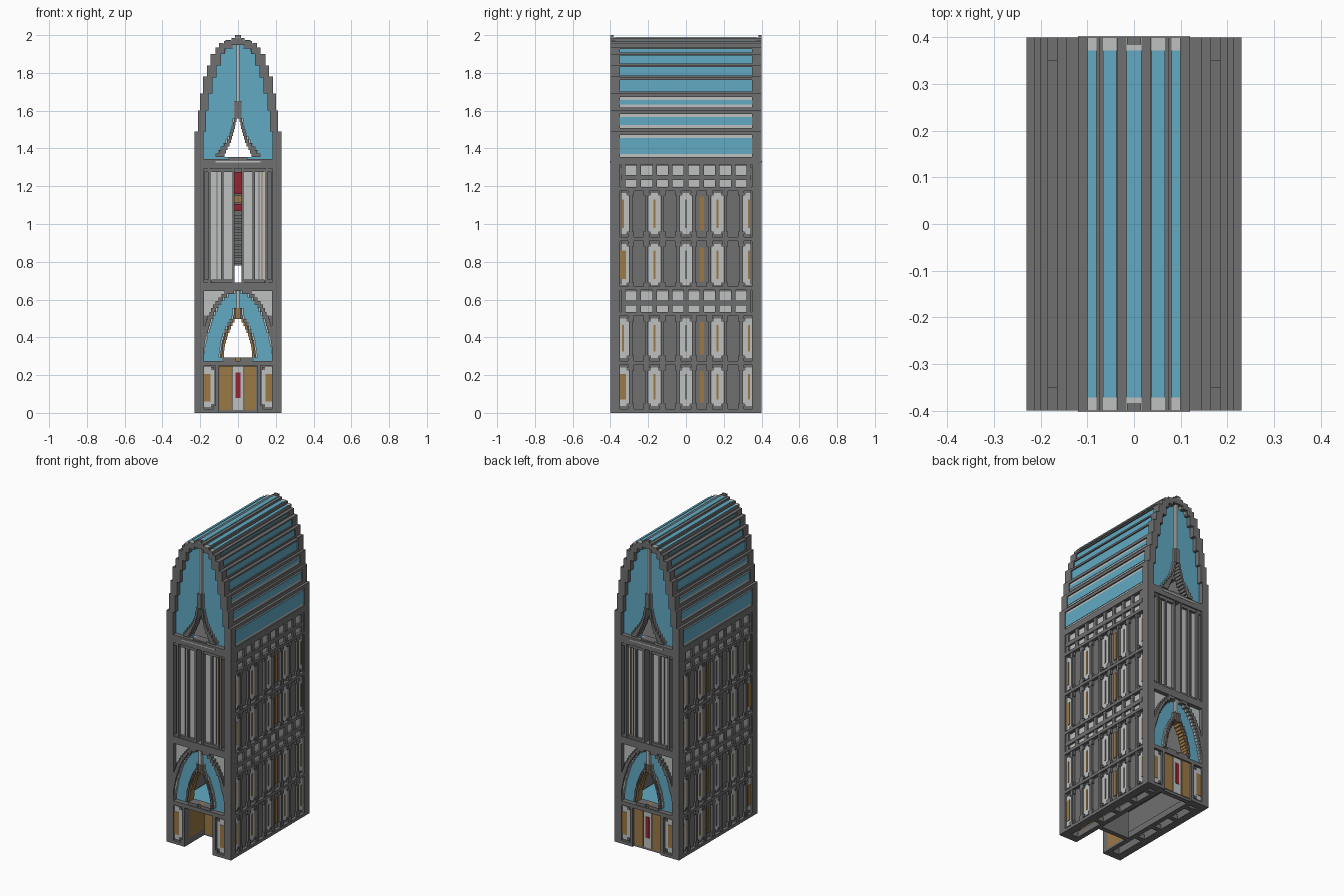
import bpy, bmesh
from itertools import product

if "Cube" in bpy.data.objects:
    bpy.data.objects.remove(bpy.data.objects["Cube"])

COLOURS = {"dark stone": (.16, .16, .16), "pale stone": (.52, .53, .53),
           "blue glass": (.12, .40, .55), "gold": (.33, .19, .06), "red": (.32, .017, .03)}
DARK, PALE, BLUE, GOLD, RED = range(5)
mats = []
for name, rgb in COLOURS.items():
    m = bpy.data.materials.new(name)
    m.use_nodes = True
    m.diffuse_color = (*rgb, 1)
    m.node_tree.nodes["Principled BSDF"].inputs["Base Color"].default_value = (*rgb, 1)
    mats.append(m)

parts = {}
QUADS = ((0, 1, 3, 2), (4, 6, 7, 5), (0, 4, 5, 1), (2, 3, 7, 6), (0, 2, 6, 4), (1, 5, 7, 3))


def box(part, x0, x1, y0, y1, z0, z1, mat):
    bm = parts.setdefault(part, bmesh.new() if part not in parts else None)
    spans = [sorted(p) for p in ((x0, x1), (y0, y1), (z0, z1))]
    if any(hi - lo < 1e-4 for lo, hi in spans):
        return
    v = [bm.verts.new(c) for c in product(*spans)]
    for q in QUADS:
        bm.faces.new([v[i] for i in q]).material_index = mat


def side(part, s):
    """Block placer for a long wall: u runs along y, d is the distance outward."""
    return lambda u0, u1, z0, z1, d0, d1, m: box(part, s * d0, s * d1, u0, u1, z0, z1, m)


def end(part, s):
    """Block placer for a short wall: u runs along x."""
    return lambda u0, u1, z0, z1, d0, d1, m: box(part, u0, u1, s * d0, s * d1, z0, z1, m)


def both(put):
    """Mirror a placer across u = 0."""
    def f(u0, u1, *a):
        put(u0, u1, *a)
        put(-u1, -u0, *a)
    return f


def octagon(put, u0, u1, z0, z1, d, mat, c):
    """Panel whose corners are covered by dark stepped blocks."""
    put(u0, u1, z0, z1, d - .01, d, mat)
    for a, b in ((u0, u0 + c), (u1 - c, u1)):
        put(a, b, z0, z0 + c, d - .01, d + .006, DARK)
        put(a, b, z1 - c, z1, d - .01, d + .006, DARK)


def lerp(points, z):
    for (za, a), (zb, b) in zip(points, points[1:]):
        if z <= zb:
            return a + (b - a) * max(0, (z - za) / (zb - za))
    return 0


# Long walls: panel rows, mullions and slotted bands
ROWS = ((.02, .255), (.275, .515), (.66, .91), (.93, 1.18))
BANDS = ((.52, .655), (1.185, 1.32))
PITCH = .0833
for s in (-1, 1):
    put = side("side_wall", s)
    put(-.39, .39, 0, 1.335, .18, .21, DARK)
    both(put)(.378, .4, 0, 1.335, .18, .23, DARK)
    for z in (0, .255, .515, .65, .91, 1.175, 1.315):
        put(-.39, .39, z, z + .02, .2, .23, DARK)
    pan = side("side_panels", s)
    for r, (z0, z1) in enumerate(ROWS):
        for i in range(9):
            y = (i - 4) * PITCH
            if i < 8:
                put(y + .034, y + .049, z0, z1, .2, .227, DARK)
                put(y + .026, y + .057, z0, z0 + .03, .2, .225, DARK)
                put(y + .026, y + .057, z1 - .03, z1, .2, .225, DARK)
            if i % 2 == 0:
                octagon(pan, y - .032, y + .032, z0 + .016, z1 - .016, .217, PALE, .014)
                w = .015 if i == 0 and r % 2 == 0 else .005
                pan(y - w, y + w, z0 + .05, z1 - .05, .21, .22, DARK if i == 4 else GOLD)
            elif i == 5:
                pan(y - .011, y + .011, z0 + .035, z1 - .035, .205, .216, GOLD)
    band = side("side_bands", s)
    for z0, z1 in BANDS:
        both(band)(.352, .37, z0 + .012, z1 - .005, .205, .216, GOLD)
        band(-.345, .345, z0 + .048, z0 + .075, .2, .228, DARK)
        for i in range(9):
            y = (i - 4) * PITCH
            band(y - .012, y + .012, z0, z1, .2, .226, DARK)
            if i < 8:
                c = y + PITCH / 2
                band(c - .033, c + .033, z0 + .012, z0 + .048, .205, .216, PALE)
                band(c - .033, c + .033, z0 + .075, z0 + .122, .205, .216, PALE)

# Floors and the ribbed frame below the building
box("lower_floor", -.2, .2, -.38, .38, .245, .262, DARK)
box("lower_floor", -.17, .17, -.34, .34, .262, .27, BLUE)
box("middle_floor", -.2, .2, -.38, .38, .65, .68, DARK)
box("upper_floor", -.2, .2, -.38, .38, 1.3, 1.335, DARK)
for s in (-1, 1):
    box("base_frame", s * .1, s * .13, -.4, .38, 0, .04, DARK)
    for y in (-.15, 0, .15, .3):
        box("base_frame", s * .1, s * .2, y, y + .03, 0, .03, DARK)

# Entrance level: open at the front, closed at the back
for s, wall in ((-1, .2), (1, .385)):
    put = both(end("entrance_wall", s))
    put(.1, .215, 0, .265, .35, .385, DARK)
    put(.205, .23, 0, .68, .35, .4, DARK)
    put(.1, .12, 0, .265, .35, .4, DARK)
    put(.1, .23, 0, .02, .35, .4, DARK)
    put(0, .23, .25, .275, .35, .4, DARK)
    octagon(put, .126, .2, .03, .242, .39, PALE, .016)
    put(.146, .18, .06, .205, .385, .392, GOLD)
    door = both(end("door_wall", s))
    door(0, .1, 0, .25, wall - .03, wall, DARK)
    door(.035, .095, .015, .25, wall, wall + .005, GOLD)
    door(0, .026, .015, .25, wall, wall + .004, PALE)
    door(0, .012, .08, .215, wall, wall + .008, RED)
for s in (-1, 1):
    box("entrance_lining", s * .1, s * .106, -.36, -.2, .015, .245, GOLD)

# Lower stepped arch with a window opening
ARCH = ((.27, .195), (.4, .17), (.5, .14), (.56, .11), (.6, .08), (.63, .045), (.645, 0))
HOLE = ((.28, .078), (.36, .068), (.42, .052), (.48, .026), (.5, .01), (.505, 0))
STEP = .0186
for s in (-1, 1):
    put = both(end("lower_arch", s))
    for k in range(20):
        z0, z1 = .275 + k * STEP, .275 + (k + 1) * STEP
        z = (z0 + z1) / 2
        outer, hole = lerp(ARCH, z), lerp(HOLE, z) if z > .295 else 0
        over = min(.21, max(outer + .025, lerp(ARCH, z - .03)))
        inner = max(hole + .02, lerp(HOLE, z - .03)) if z < .545 else 0
        put(outer, over, z0, z1, .35, .398, DARK)
        put(max(0, outer - .008), outer, z0, z1, .35, .385, PALE)
        put(over, .21, z0, z1, .35, .375, PALE if z > .52 else DARK)
        put(min(inner, outer), outer, z0, z1, .35, .37, BLUE)
        if inner:
            put(hole, hole + .01, z0, z1, .34, .385, GOLD)
            put(hole + .01, inner, z0, z1, .34, .396, DARK)
            put(inner, inner + .008, z0, z1, .34, .38, PALE)
        else:
            put(0, .009, z0, z1, .35, .388, PALE)
    put(0, .23, .645, .69, .35, .4, DARK)
    put(.18, .21, .5, .53, .35, .395, DARK)

# Middle storey: tall ribs either side of a narrow slot
for s in (-1, 1):
    put = both(end("tall_ribs", s))
    put(.02, .22, .68, 1.3, .34, .37, DARK)
    put(.03, .15, .7, 1.29, .36, .376, PALE)
    for a, b, d in ((.018, .03, .398), (.078, .09, .392), (.145, .16, .396),
                    (.178, .19, .39), (.21, .23, .4)):
        put(a, b, .68, 1.3, .35, d, DARK)
    put(.108, .113, .71, 1.28, .37, .382, DARK)
    end("gold_line", s)(.125, .131, .71, 1.28, .37, .383, GOLD)
    for a in (.03, .09, .16):
        put(a, a + .05, 1.275, 1.3, .35, .392, DARK)
        put(a, a + .05, .685, .705, .35, .392, DARK)
    put(0, .23, 1.295, 1.345, .35, .4, DARK)
    put(0, .12, 1.325, 1.333, .39, .403, PALE)
    core = end("slot_core", s)
    core(-.02, .02, .78, 1.3, 0, .31, DARK)
    for k in range(9):
        core(-.018, .018, .79 + k * .03, .805 + k * .03, .3, .325, DARK)
    core(-.018, .018, 1.16, 1.275, .3, .32, RED)
    core(-.018, .018, 1.07, 1.105, .3, .32, RED)
    core(-.018, .018, 1.11, 1.15, .3, .318, GOLD)

# Stepped vault roof with long side windows
VAULT = ((1.335, .23), (1.49, .213), (1.6, .2), (1.69, .185), (1.775, .165), (1.84, .145),
         (1.9, .12), (1.935, .1), (1.955, .075), (1.97, .035), (1.985, 0))


def vault(z):
    return next((w for z0, w in reversed(VAULT) if z >= z0), 0)


for n, ((z0, h), (z1, nh)) in enumerate(zip(VAULT, VAULT[1:])):
    for s in (-1, 1):
        put = side("vault_roof", s)
        put(-.4, .4, z0, z1, max(0, nh - .03), h - .012, DARK)
        if n > 6:
            put(-.4, .4, z0, z1, h - .012, h, DARK)
            continue
        e = (.02, .018, .018, .012, .01, .009, .009)[n]
        put(-.4, .4, z0, z0 + e, h - .015, h, DARK)
        put(-.4, .4, z1 - e, z1, h - .015, h, DARK)
        both(put)(.372, .4, z0, z1, h - .015, h, DARK)
        win = side("vault_windows", s)
        octagon(win, -.372, .372, z0 + e, z1 - e, h - .008, PALE if n < 3 else BLUE, .012)
        if n < 3:
            win(-.355, .355, z0 + e + .015, z1 - e - .015, h - .01, h - .005, BLUE)

# Skylight strips along the crown
for a, b, z in ((.08, .1, 1.955), (.037, .066, 1.97), (0, .016, 1.985)):
    for s in (-1, 1):
        box("skylights", s * a, s * b, -.4, .4, z - .004, z + .002, PALE)
        box("skylights", s * a, s * b, -.372, .372, z, z + .004, BLUE)
for s in (-1, 1):
    both(end("crown_knobs", s))(0, .015, 1.98, 2, .385, .4, DARK)

# Gable glazing with a pointed opening
SPIRE = ((1.345, .08), (1.39, .06), (1.44, .036), (1.5, .018), (1.56, .006), (1.565, 0))
for s in (-1, 1):
    put = both(end("gable", s))
    for k in range(35):
        z0, z1 = 1.335 + k * STEP, min(1.985, 1.335 + (k + 1) * STEP)
        z = (z0 + z1) / 2
        outer, hole = vault(z), lerp(SPIRE, z) if z > 1.35 else 0
        inner = max(0, min(outer - .022, vault(z + .04)))
        put(inner, outer, z0, z1, .35, .4, DARK)
        put(max(0, inner - .008), inner, z0, z1, .35, .385, PALE)
        edge = hole + .014 + .03 * max(0, 1.47 - z) / .12 if z < 1.65 else 0
        put(min(edge, inner), inner, z0, z1, .35, .37, BLUE)
        if edge:
            put(hole, edge, z0, z1, .34, .395, DARK)
            put(edge, edge + .006, z0, z1, .34, .38, PALE)
        elif z < 1.95:
            put(0, .008, z0, z1, .35, .388, PALE)

# Turn every part into an object
for name, bm in parts.items():
    mesh = bpy.data.meshes.new(name)
    bm.to_mesh(mesh)
    bm.free()
    for m in mats:
        mesh.materials.append(m)
    bpy.context.scene.collection.objects.link(bpy.data.objects.new(name, mesh))
